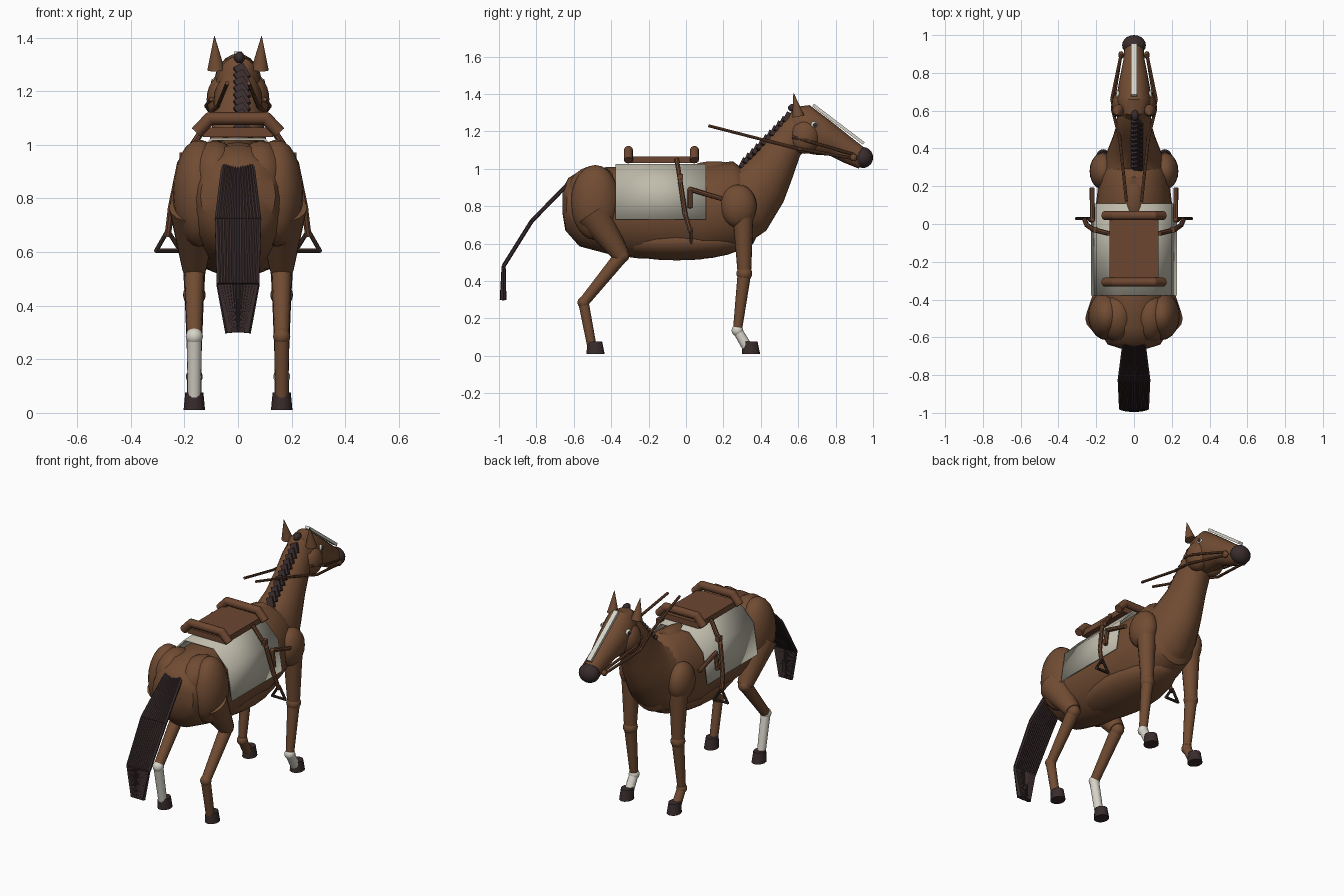
import bpy, bmesh, math
from mathutils import Vector, Matrix

if "Cube" in bpy.data.objects:
    bpy.data.objects.remove(bpy.data.objects["Cube"])


def mat(name, rgb):
    m = bpy.data.materials.new(name)
    m.diffuse_color = (*rgb, 1)
    m.use_nodes = True
    m.node_tree.nodes["Principled BSDF"].inputs["Base Color"].default_value = m.diffuse_color
    return m


COAT = mat("chestnut coat", (0.165, 0.072, 0.033))
DARK = mat("dark hair and hoof", (0.042, 0.025, 0.026))
WHITE = mat("white marking", (0.68, 0.66, 0.58))
CLOTH = mat("blanket cloth", (0.52, 0.50, 0.41))
LEATHER = mat("saddle leather", (0.15, 0.062, 0.03))
IRON = mat("dark stirrup", (0.045, 0.026, 0.02))


def finish(name, bm, material, angle=40):
    bmesh.ops.recalc_face_normals(bm, faces=bm.faces)
    me = bpy.data.meshes.new(name)
    bm.to_mesh(me)
    bm.free()
    me.materials.append(material)
    ob = bpy.data.objects.new(name, me)
    bpy.context.collection.objects.link(ob)
    bpy.context.view_layer.objects.active = ob
    ob.select_set(True)
    bpy.ops.object.shade_smooth_by_angle(angle=math.radians(angle))
    ob.select_set(False)
    return ob


def loft(name, rings, material, n=24):
    """Elliptical rings, each given by top (y, z), bottom (y, z), half width."""
    bm = bmesh.new()
    loops = []
    for ty, tz, by, bz, rx in rings:
        c = Vector((0, (ty + by) / 2, (tz + bz) / 2))
        up = Vector((0, (ty - by) / 2, (tz - bz) / 2))
        loops.append([bm.verts.new(c + up * math.cos(a) + Vector((rx * math.sin(a), 0, 0)))
                      for a in (2 * math.pi * i / n for i in range(n))])
    for a, b in zip(loops, loops[1:]):
        for i in range(n):
            j = (i + 1) % n
            bm.faces.new((a[i], a[j], b[j], b[i]))
    bm.faces.new(loops[0])
    bm.faces.new(loops[-1])
    return finish(name, bm, material)


def ball(name, c, r, material, tilt=0):
    bm = bmesh.new()
    m = Matrix.Translation(c) @ Matrix.Rotation(tilt, 4, 'X') @ Matrix.Diagonal((*r, 1))
    bmesh.ops.create_uvsphere(bm, u_segments=20, v_segments=12, radius=1, matrix=m)
    return finish(name, bm, material)


def limb(name, a, b, r1, r2, material, n=16):
    a, b = Vector(a), Vector(b)
    bm = bmesh.new()
    m = Matrix.Translation((a + b) / 2) @ (b - a).to_track_quat('Z', 'Y').to_matrix().to_4x4()
    bmesh.ops.create_cone(bm, cap_ends=True, segments=n, radius1=r1, radius2=r2,
                          depth=(b - a).length, matrix=m)
    return finish(name, bm, material)


def tube(name, pts, r, material, n=8):
    for i, (a, b) in enumerate(zip(pts, pts[1:])):
        limb(f"{name}_{i}", a, b, r, r, material, n)
    for i, p in enumerate(pts[1:-1]):
        ball(f"{name}_joint_{i}", p, (r, r, r), material)


def box(name, c, size, material, tilt=0, roll=0):
    bm = bmesh.new()
    m = (Matrix.Translation(c) @ Matrix.Rotation(tilt, 4, 'X')
         @ Matrix.Rotation(roll, 4, 'Y') @ Matrix.Diagonal((*size, 1)))
    bmesh.ops.create_cube(bm, size=1, matrix=m)
    return finish(name, bm, material, 30)


# Torso, neck and head
loft("torso", [(-.66, .89, -.66, .76, .07), (-.63, .95, -.645, .67, .14),
               (-.55, 1.0, -.57, .585, .185), (-.4, 1.01, -.4, .54, .2),
               (-.2, 1.01, -.25, .52, .203), (.1, 1.02, .08, .515, .203),
               (.25, 1.04, .25, .56, .185), (.33, .98, .36, .60, .155),
               (.38, .86, .41, .70, .09)], COAT)
ball("belly", (0, -.05, .61), (.175, .38, .1), COAT)
ball("withers", (0, .15, .98), (.065, .15, .06), COAT)
loft("neck", [(.2, 1.03, .33, .60, .17), (.29, 1.01, .43, .67, .15),
              (.37, 1.08, .52, .82, .115), (.45, 1.18, .565, .94, .097),
              (.53, 1.27, .61, 1.07, .09), (.58, 1.30, .66, 1.12, .07)], COAT)
loft("head", [(.54, 1.27, .565, 1.15, .05), (.58, 1.33, .61, 1.09, .082),
              (.66, 1.34, .69, 1.075, .093), (.78, 1.25, .77, 1.07, .075),
              (.88, 1.17, .85, 1.03, .057), (.95, 1.115, .925, 1.0, .05)], COAT)
ball("muzzle", (0, .947, 1.06), (.063, .053, .056), DARK)
box("blaze", (0, .815, 1.238), (.03, .34, .016), WHITE, -math.atan2(.205, .27))

# Mane tufts down the crest
for i in range(11):
    t = i / 10
    box(f"mane_tuft_{i}", (.015, .30 + .235 * t, 1.025 + .245 * t), (.04, .022, .06),
        DARK, -.45, -.5)
ball("forelock", (.005, .575, 1.325), (.02, .03, .022), DARK)

# Tail built from parallel strands that spread, then taper
N = 13
for i in range(N):
    s = 2 * i / (N - 1) - 1
    path = [(s * w, y, z) for w, y, z in ((.052, -.63, .92), (.077, -.825, .72),
                                          (.07, -.975, .48), (.03, -.978, .30))]
    for k, (a, b) in enumerate(zip(path, path[1:])):
        limb(f"tail_strand_{i}_{k}", a, b, .011, .011 if k < 2 else .018, DARK, 6)

# Horse blanket: bent sheet over the back
bm = bmesh.new()
prof = [(-.228, .73), (-.2, .92), (-.1, 1.025), (.1, 1.025), (.2, .92), (.228, .73)]
rows = [[bm.verts.new((x, y, z)) for x, z in prof] for y in (-.378, .108)]
for i in range(5):
    bm.faces.new((rows[0][i], rows[0][i + 1], rows[1][i + 1], rows[1][i]))
blanket = finish("blanket", bm, CLOTH, 20)
solid = blanket.modifiers.new("thickness", 'SOLIDIFY')
solid.thickness = .01

# Saddle seat with raised front and back rolls
box("saddle_seat", (0, -.125, 1.047), (.26, .37, .035), LEATHER)
for label, y in (("pommel", .045), ("cantle", -.308)):
    tube(label, [(-.155, y, 1.045), (-.105, y, 1.098), (.105, y, 1.098), (.155, y, 1.045)],
         .024, LEATHER, 12)

for side, s in (("left", -1), ("right", 1)):
    # Face
    ball(f"{side}_cheek", (s * .055, .635, 1.17), (.062, .08, .09), COAT)
    ball(f"{side}_eye", (s * .082, .685, 1.235), (.015, .02, .018), WHITE)
    ball(f"{side}_pupil", (s * .094, .69, 1.235), (.006, .011, .011), DARK)
    limb(f"{side}_ear", (s * .082, .60, 1.28), (s * .088, .575, 1.405), .033, .001, COAT)

    # Muscle masses
    ball(f"{side}_rump", (s * .085, -.49, .88), (.1, .14, .135), COAT)
    ball(f"{side}_haunch", (s * .145, -.485, .82), (.098, .13, .2), COAT)
    ball(f"{side}_shoulder", (s * .165, .28, .80), (.07, .098, .115), COAT)

    # Rear leg
    x = s * .163
    sock = WHITE if s < 0 else COAT
    hip, stifle, hock, ankle = (x, -.5, .765), (x, -.345, .535), (x, -.548, .285), (x, -.505, .06)
    limb(f"{side}_thigh", hip, stifle, .095, .045, COAT)
    ball(f"{side}_stifle", stifle, (.04, .042, .04), COAT)
    limb(f"{side}_gaskin", stifle, hock, .038, .028, COAT)
    ball(f"{side}_hock", hock, (.032, .032, .032), sock)
    limb(f"{side}_rear_cannon", hock, ankle, .028, .025, sock)

    # Front leg
    sock = WHITE if s > 0 else COAT
    knee, fetlock = (x, .312, .44), (x, .275, .135)
    limb(f"{side}_forearm", (x, .305, .76), knee, .056, .036, COAT)
    ball(f"{side}_knee", knee, (.042, .042, .042), COAT)
    limb(f"{side}_front_cannon", knee, fetlock, .036, .024, COAT)
    ball(f"{side}_fetlock", fetlock, (.031, .031, .031), sock)
    limb(f"{side}_pastern", fetlock, (x, .325, .05), .026, .028, sock)

    # Hooves, sheared forward at the toe
    for label, y in (("rear", -.483), ("front", .348)):
        bm = bmesh.new()
        bmesh.ops.create_cone(bm, cap_ends=True, segments=16, radius1=.04, radius2=.034,
                              depth=.065, matrix=Matrix.Translation((x, y, .043)))
        for v in bm.verts:
            v.co.y = y + (v.co.y - y) * 1.2 - (.006 if v.co.z > .05 else 0)
        finish(f"{side}_{label}_hoof", bm, DARK)

    # Stirrup leather, girth straps and triangular stirrup
    tube(f"{side}_stirrup_leather", [(s * .135, -.05, 1.05), (s * .215, -.03, .93),
                                     (s * .25, -.005, .76), (s * .262, .025, .66)], .013, LEATHER)
    box(f"{side}_buckle", (s * .205, -.03, .957), (.025, .03, .03), LEATHER)
    tube(f"{side}_girth_strap", [(s * .232, .022, .79), (s * .22, .022, .89),
                                 (s * .222, .19, .84)], .013, LEATHER)
    tri = [(s * .262, .028, .68), (s * .305, .028, .605), (s * .215, .028, .605)]
    tube(f"{side}_stirrup", tri + tri[:1], .008, IRON)

    # Bridle and reins
    tube(f"{side}_rein", [(s * .07, .89, 1.055), (s * .115, .61, 1.105), (s * .075, .45, 1.145),
                          (s * .04, .12, 1.23)], .008, LEATHER)
    tube(f"{side}_cheek_strap", [(s * .1, .57, 1.17), (s * .118, .66, 1.145),
                                 (s * .068, .90, 1.075)], .008, LEATHER)
    ball(f"{side}_bit", (s * .068, .895, 1.06), (.015, .02, .02), LEATHER)
